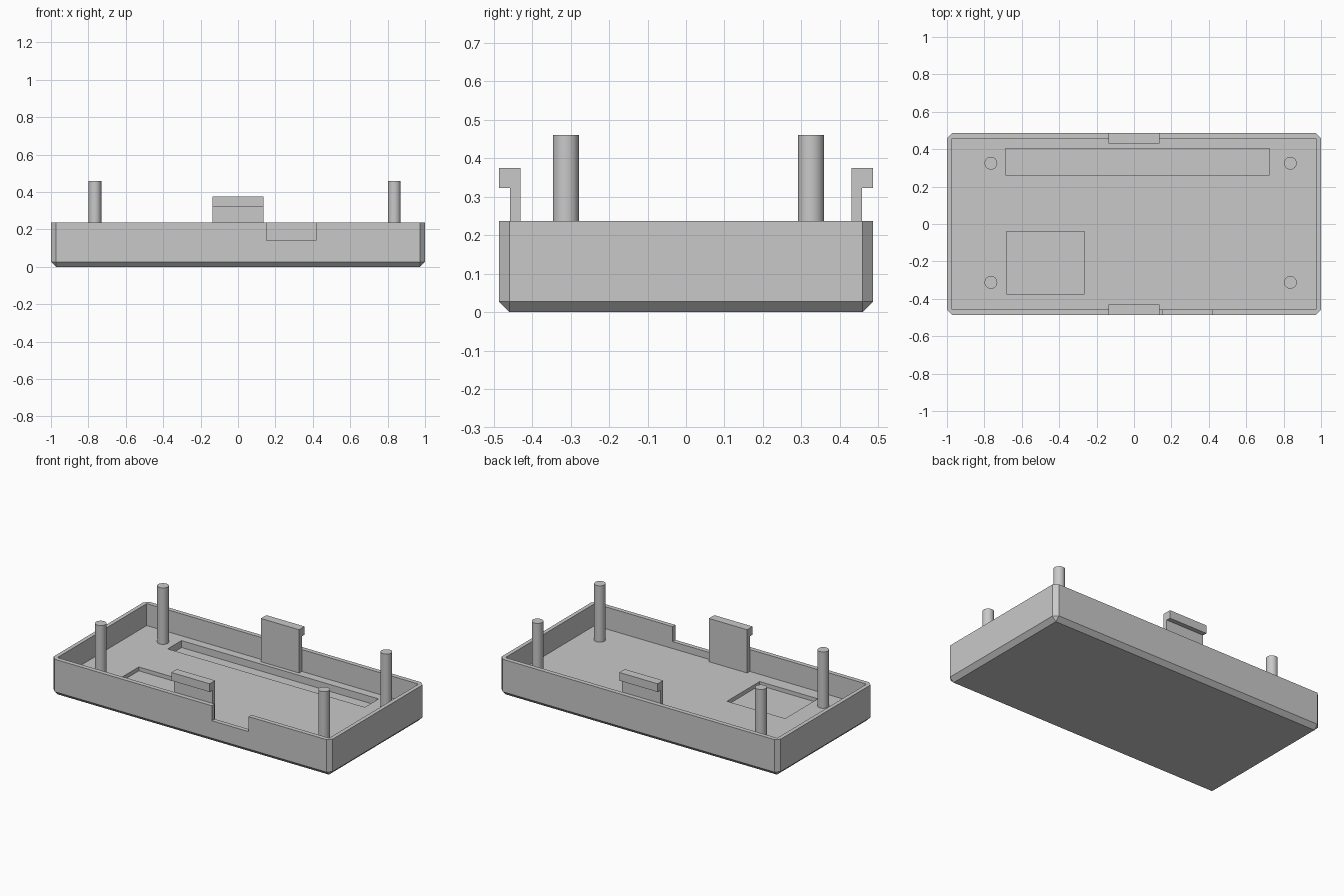
import bpy, bmesh

cube = bpy.data.objects.get("Cube")
if cube:
    bpy.data.objects.remove(cube, do_unlink=True)

# Overall sizes
HX, HY, TOP = 1.0, 0.486, 0.237
CHAMFER = 0.027
WALL = 0.029
FLOOR = 0.095
CLEAR = TOP + 0.1

grey = bpy.data.materials.new("grey plastic")
grey.use_nodes = True
colour = (0.584, 0.584, 0.584, 1)
grey.diffuse_color = colour
grey.node_tree.nodes["Principled BSDF"].inputs["Base Color"].default_value = colour


def finish(name, bm):
    bmesh.ops.recalc_face_normals(bm, faces=bm.faces)
    mesh = bpy.data.meshes.new(name)
    bm.to_mesh(mesh)
    bm.free()
    mesh.materials.append(grey)
    obj = bpy.data.objects.new(name, mesh)
    bpy.context.collection.objects.link(obj)
    return obj


def box(name, x0, x1, y0, y1, z0, z1):
    bm = bmesh.new()
    bmesh.ops.create_cube(bm, size=1)
    for v in bm.verts:
        v.co = (x1 if v.co.x > 0 else x0,
                y1 if v.co.y > 0 else y0,
                z1 if v.co.z > 0 else z0)
    return finish(name, bm)


def cut(target, cutter):
    cutter.hide_render = True
    mod = target.modifiers.new("cut", "BOOLEAN")
    mod.operation = "DIFFERENCE"
    mod.solver = "EXACT"
    mod.object = cutter
    bpy.context.view_layer.objects.active = target
    bpy.ops.object.modifier_apply(modifier=mod.name)
    bpy.data.objects.remove(cutter, do_unlink=True)


# Tray: chamfered block as the hull of a base rectangle and two octagons
bm = bmesh.new()
cx, cy = HX - CHAMFER, HY - CHAMFER
for sx in (-1, 1):
    for sy in (-1, 1):
        bm.verts.new((sx * cx, sy * cy, 0))
        for z in (CHAMFER, TOP):
            bm.verts.new((sx * HX, sy * cy, z))
            bm.verts.new((sx * cx, sy * HY, z))
bmesh.ops.convex_hull(bm, input=bm.verts)
bmesh.ops.dissolve_limit(bm, angle_limit=0.01, verts=bm.verts, edges=bm.edges)
tray = finish("tray", bm)

# Cavity, floor recesses and the notch in the front wall
ix, iy = HX - WALL + 0.003, HY - WALL
cut(tray, box("cavity_cutter", -ix, ix, -iy, iy, FLOOR, CLEAR))
cut(tray, box("long_recess_cutter", -0.687, 0.725, 0.262, 0.403, 0.05, CLEAR))
cut(tray, box("square_recess_cutter", -0.682, -0.265, -0.375, -0.041, 0.07, CLEAR))
cut(tray, box("notch_cutter", 0.153, 0.417, -HY - 0.1, -iy + 0.02, 0.14, CLEAR))

# Posts
for side, x in (("right", -0.765), ("left", 0.836)):
    for end, y in (("front", -0.312), ("back", 0.325)):
        bm = bmesh.new()
        bmesh.ops.create_cone(bm, cap_ends=True, segments=32, radius1=0.034,
                              radius2=0.034, depth=0.46 - FLOOR)
        bmesh.ops.translate(bm, verts=bm.verts, vec=(x, y, (0.46 + FLOOR) / 2))
        post = finish(f"{end}_{side}_post", bm)
        bpy.ops.object.select_all(action="DESELECT")
        post.select_set(True)
        bpy.context.view_layer.objects.active = post
        bpy.ops.object.shade_smooth_by_angle(angle=0.6)

# Snap clips: hooked profile extruded along x
profile = [(0.43, FLOOR), (iy, FLOOR), (iy, 0.322), (HY, 0.322),
           (HY, 0.375), (0.43, 0.375)]
for end, s in (("front", -1), ("back", 1)):
    bm = bmesh.new()
    face = bm.faces.new([bm.verts.new((-0.137, s * y, z)) for y, z in profile])
    ext = bmesh.ops.extrude_face_region(bm, geom=[face])["geom"]
    bmesh.ops.translate(bm, vec=(0.274, 0, 0),
                        verts=[g for g in ext if isinstance(g, bmesh.types.BMVert)])
    finish(f"{end}_clip", bm)
